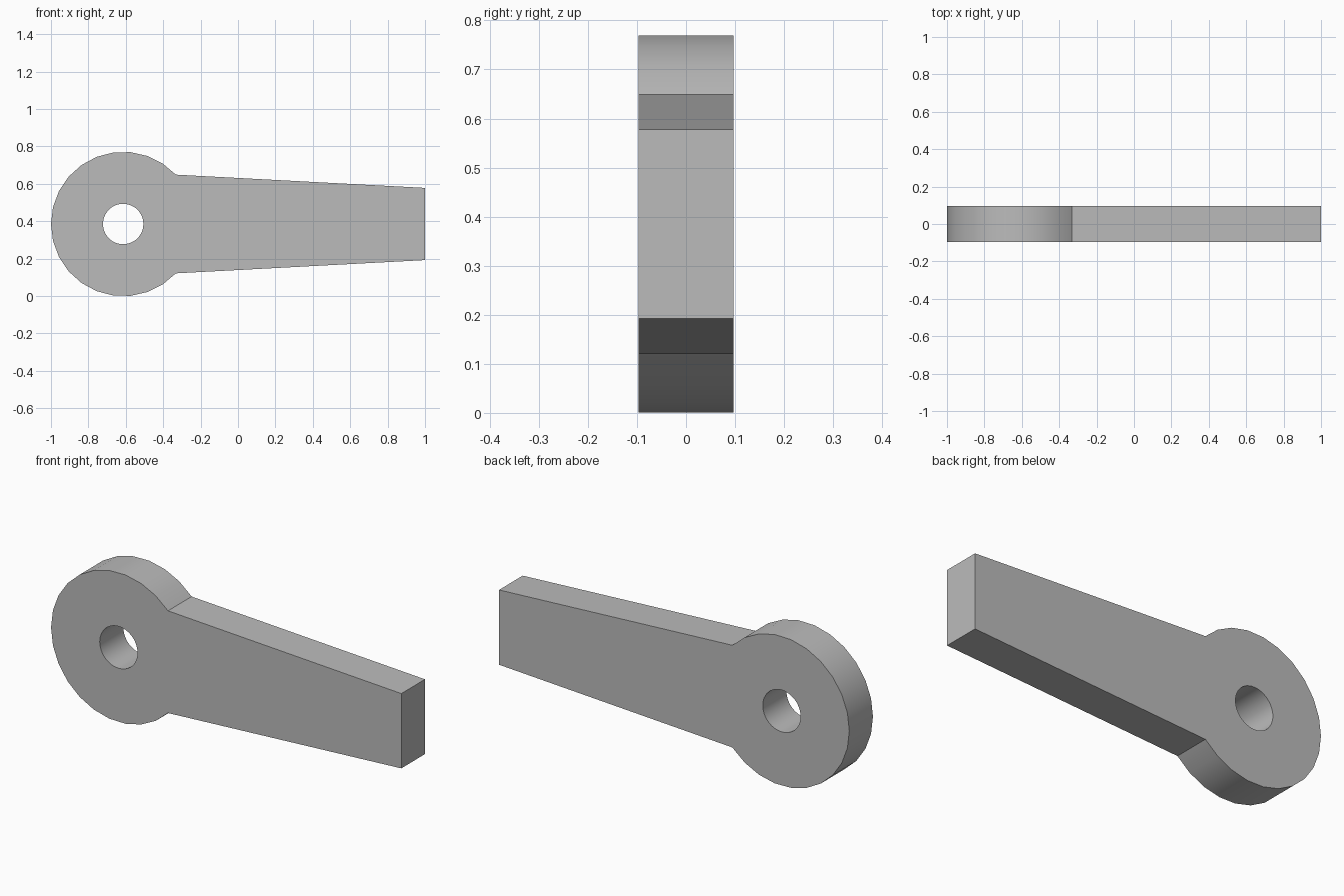
import bpy, bmesh
from math import cos, sin, radians, tau
from mathutils import Vector

cube = bpy.data.objects.get("Cube")
if cube:
    bpy.data.objects.remove(cube, do_unlink=True)

THICK = 0.193
CX, CZ = -0.614, 0.385      # centre of the round eye
R_EYE, R_HOLE = 0.386, 0.108
ARC_START, ARC_STEPS = radians(43.1), 20
HOLE_SIDES = 48

grey = bpy.data.materials.new("plain grey")
grey.use_nodes = True
colour = (0.5, 0.5, 0.5, 1)
grey.diffuse_color = colour
grey.node_tree.nodes["Principled BSDF"].inputs["Base Color"].default_value = colour


def on_circle(radius, a):
    return (CX + radius * cos(a), CZ + radius * sin(a))


def add_loop(bm, points):
    verts = [bm.verts.new((x, -THICK / 2, z)) for x, z in points]
    return [bm.edges.new((v, verts[(i + 1) % len(verts)])) for i, v in enumerate(verts)]


# Outline: round eye, then the tapered arm's square end
sweep = tau - 2 * ARC_START
outline = [on_circle(R_EYE, ARC_START + sweep * i / ARC_STEPS) for i in range(ARC_STEPS + 1)]
outline += [(1.0, CZ - 0.193), (1.0, CZ + 0.193)]
hole = [on_circle(R_HOLE, tau * i / HOLE_SIDES) for i in range(HOLE_SIDES)]

# Fill between outline and hole, then extrude to thickness
bm = bmesh.new()
edges = add_loop(bm, outline) + add_loop(bm, hole)
bmesh.ops.triangle_fill(bm, edges=edges, use_beauty=True)
solid = bmesh.ops.extrude_face_region(bm, geom=bm.faces[:], use_keep_orig=True)
moved = [g for g in solid["geom"] if isinstance(g, bmesh.types.BMVert)]
bmesh.ops.translate(bm, verts=moved, vec=Vector((0, THICK, 0)))
bmesh.ops.recalc_face_normals(bm, faces=bm.faces[:])

mesh = bpy.data.meshes.new("lever_arm")
bm.to_mesh(mesh)
bm.free()
mesh.materials.append(grey)
lever = bpy.data.objects.new("lever_arm", mesh)
bpy.context.collection.objects.link(lever)

# Smooth round walls, crisp rims
bpy.ops.object.select_all(action="DESELECT")
lever.select_set(True)
bpy.context.view_layer.objects.active = lever
bpy.ops.object.shade_smooth_by_angle(angle=radians(30))
